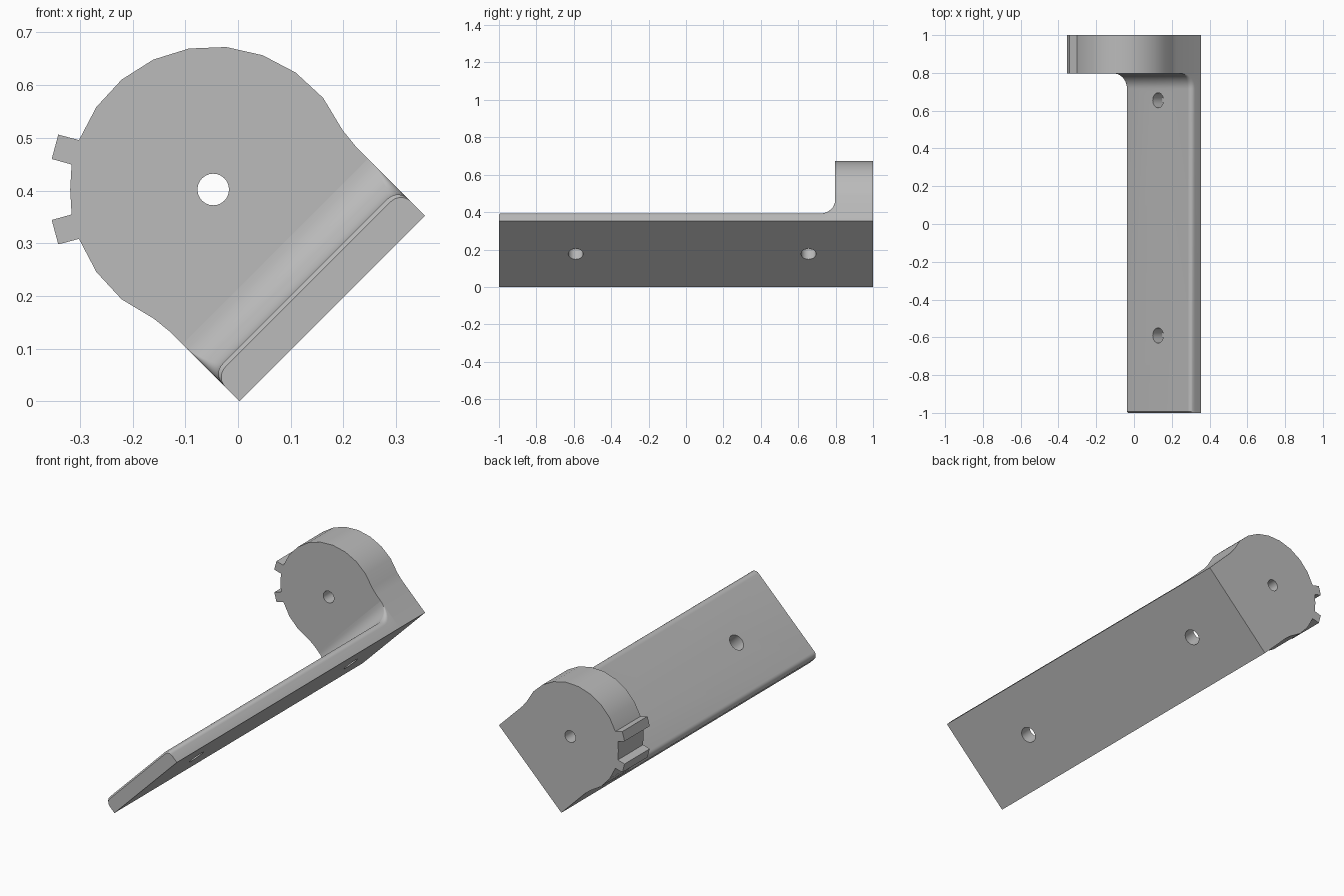
import bpy, bmesh
from math import sin, cos, pi, radians, sqrt
from mathutils import Vector, Matrix

if "Cube" in bpy.data.objects:
    bpy.data.objects.remove(bpy.data.objects["Cube"])

WIDTH, THICK, ROUND, FILLET = 0.498, 0.073, 0.027, 0.08
FACE_Y = 0.797                      # front face of the disc head
CENTRE = Vector((-0.047, 0, 0.402))  # disc axis
RADIUS = 0.2715
S = 1 / sqrt(2)

grey = bpy.data.materials.new("grey metal")
grey.use_nodes = True
colour = (0.5, 0.5, 0.5, 1)
grey.diffuse_color = colour
grey.node_tree.nodes["Principled BSDF"].inputs["Base Color"].default_value = colour


def tilt(u, y, v):
    """Plate space (across, along, up from plate) to the 45 degree pose."""
    return Vector((0.003 + (u - v) * S, y, (u + v) * S))


def finish(bm, name):
    bmesh.ops.remove_doubles(bm, verts=bm.verts, dist=1e-5)
    bmesh.ops.recalc_face_normals(bm, faces=bm.faces)
    mesh = bpy.data.meshes.new(name)
    bm.to_mesh(mesh)
    bm.free()
    mesh.materials.append(grey)
    ob = bpy.data.objects.new(name, mesh)
    bpy.context.collection.objects.link(ob)
    return ob


def drill(ob, centre, axis, radius):
    """Cut a round hole through an object."""
    bm = bmesh.new()
    turn = Vector((0, 0, 1)).rotation_difference(axis).to_matrix().to_4x4()
    bmesh.ops.create_cone(bm, cap_ends=True, segments=24, radius1=radius,
                          radius2=radius, depth=0.5,
                          matrix=Matrix.Translation(centre) @ turn)
    cutter = finish(bm, "hole_cutter")
    cutter.hide_render = True
    mod = ob.modifiers.new("hole", 'BOOLEAN')
    mod.operation, mod.solver, mod.object = 'DIFFERENCE', 'EXACT', cutter
    bpy.context.view_layer.objects.active = ob
    bpy.ops.object.modifier_apply(modifier=mod.name)
    bpy.data.objects.remove(cutter)


def smooth(ob):
    bpy.ops.object.select_all(action='DESELECT')
    ob.select_set(True)
    bpy.context.view_layer.objects.active = ob
    bpy.ops.object.shade_smooth_by_angle(angle=radians(30))


# Mounting plate: rounded section swept along y, then up the fillet to the head
stations = [(-1, THICK - 0.008, 0), (-0.992, THICK, 0)]
for i in range(11):
    t = i / 10 * pi / 2
    stations.append((FACE_Y - FILLET + FILLET * sin(t),
                     THICK + FILLET * (1 - cos(t)), t))
bm = bmesh.new()
rings = []
for y, v, t in stations:
    r = ROUND * cos(t) ** 2         # edge rounding fades out up the fillet
    left = []
    for k in range(7):
        a = k / 6 * pi / 2
        sink = r * (1 - sin(a))
        left.append((r * (1 - cos(a)), y + sink * sin(t), v - sink * cos(t)))
    right = [(WIDTH - u, yy, vv) for u, yy, vv in reversed(left)]
    section = [(0, y, 0)] + left + right + [(WIDTH, y, 0)]
    rings.append([bm.verts.new(tilt(*p)) for p in section])
for a, b in zip(rings, rings[1:]):
    for i in range(len(a)):
        j = (i + 1) % len(a)
        bm.faces.new((a[i], a[j], b[j], b[i]))
bm.faces.new(rings[0])
bm.faces.new(rings[-1])
plate = finish(bm, "mounting_plate")
up = Vector((-S, 0, S))
for y in (-0.59, 0.655):
    drill(plate, tilt(WIDTH / 2, y, 0.04), up, 0.04)
smooth(plate)


# Disc head: outline with two teeth, blending into the square foot
def polar(deg, r=RADIUS):
    a = radians(deg)
    return CENTRE + Vector((r * cos(a), 0, r * sin(a)))


foot = [(0, 0), (0, 0.186), (-0.004, 0.225)]
outline = [tilt(WIDTH - u, 0, v) for u, v in foot]
outline += [polar(39.8 + 15 * i) for i in range(9)]
tooth = [(19.5, 0.312), (10.7, 0.312), (10, 0.273)]
outline += [polar(180 - d, r) for d, r in tooth]
outline += [polar(180)]
outline += [polar(180 + d, r) for d, r in reversed(tooth)]
outline += [polar(200.2 + 15 * i) for i in range(3)]
outline += [tilt(u, 0, v) for u, v in reversed(foot)]

bm = bmesh.new()
face = bm.faces.new([bm.verts.new((p.x, FACE_Y, p.z)) for p in outline])
back = bmesh.ops.extrude_face_region(bm, geom=[face])["geom"]
bmesh.ops.translate(bm, vec=(0, 1 - FACE_Y, 0),
                    verts=[g for g in back if isinstance(g, bmesh.types.BMVert)])
head = finish(bm, "disc_head")
drill(head, CENTRE + Vector((0, 0.9, 0)), Vector((0, 1, 0)), 0.03)
smooth(head)
